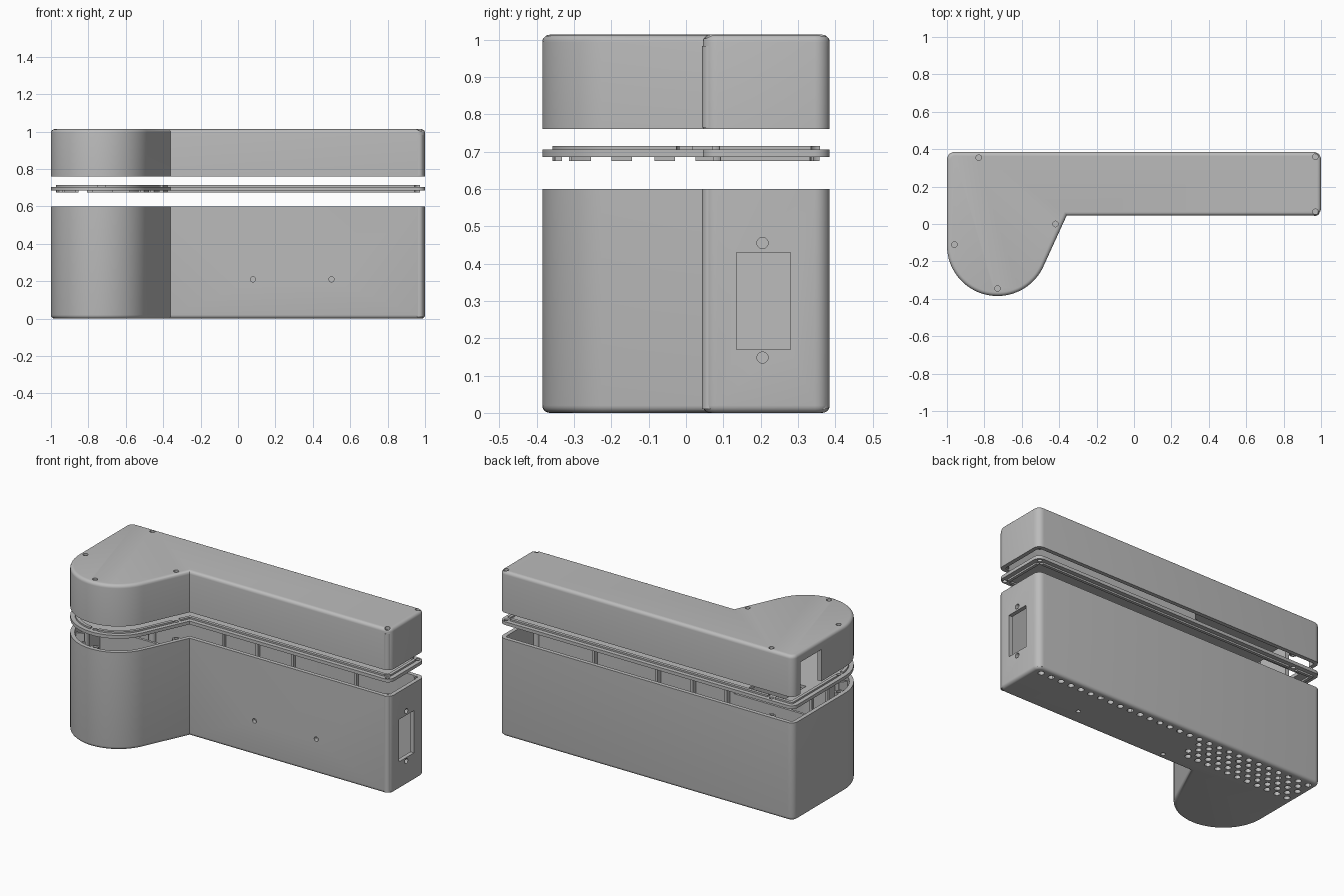
import bpy, bmesh
from math import sin, cos, pi, atan2, acos, hypot, radians
from mathutils import Matrix, Vector

if "Cube" in bpy.data.objects:
    bpy.data.objects.remove(bpy.data.objects["Cube"])

grey = bpy.data.materials.new("plain_grey")
grey.use_nodes = True
grey.diffuse_color = (0.5, 0.5, 0.5, 1)
grey.node_tree.nodes["Principled BSDF"].inputs["Base Color"].default_value = (0.5, 0.5, 0.5, 1)

# Main dimensions of the L-shaped plan
BACK, FRONT, CORNER = 0.385, 0.045, 0.04
CX, CY, R = -0.73, -0.115, 0.27
NECK_X = -0.36
WALL, FILLET = 0.025, 0.02
SCREWS = [(-0.83, 0.355), (0.97, 0.36), (0.97, 0.065),
          (-0.42, 0.0), (-0.96, -0.11), (-0.73, -0.345)]


def arc(cx, cy, r, a0, a1, n):
    return [(cx + r * cos(a0 + (a1 - a0) * i / n),
             cy + r * sin(a0 + (a1 - a0) * i / n)) for i in range(n + 1)]


def outline(d):
    """Plan outline moved inwards by d."""
    dx, dy = NECK_X - CX, FRONT - CY
    t = atan2(dy, dx) - acos(R / hypot(dx, dy))
    neck_y = FRONT + d
    neck_x = CX + (R - d - sin(t) * (neck_y - CY)) / cos(t)
    c = max(CORNER - d, 0.004)
    right, back, left = 1 - d - c, BACK - d - c, -1 + d + c
    pts = [(neck_x, neck_y)]
    pts += arc(right, neck_y + c, c, -pi / 2, 0, 6)
    pts += arc(right, back, c, 0, pi / 2, 6)
    pts += arc(left, back, c, pi / 2, pi, 6)
    pts += arc(CX, CY, R - d, pi, 2 * pi + t, 40)
    return pts


def finish(name, bm):
    bmesh.ops.recalc_face_normals(bm, faces=bm.faces)
    mesh = bpy.data.meshes.new(name)
    bm.to_mesh(mesh)
    bm.free()
    obj = bpy.data.objects.new(name, mesh)
    bpy.context.collection.objects.link(obj)
    mesh.materials.append(grey)
    return obj


def loft(bm, rings, closed=False):
    """Skin a list of (z, points) rings, capped at the ends or closed on itself."""
    loops = [[bm.verts.new((x, y, z)) for x, y in pts] for z, pts in rings]
    pairs = list(zip(loops, loops[1:]))
    if closed:
        pairs.append((loops[-1], loops[0]))
    else:
        bm.faces.new(loops[0])
        bm.faces.new(loops[-1])
    for a, b in pairs:
        for i in range(len(a)):
            j = (i + 1) % len(a)
            bm.faces.new((a[i], a[j], b[j], b[i]))


def shell(name, profile, closed=False):
    bm = bmesh.new()
    loft(bm, [(z, outline(d)) for z, d in profile], closed)
    return finish(name, bm)


def add_box(bm, lo, hi):
    lo, hi = Vector(lo), Vector(hi)
    bmesh.ops.create_cube(bm, size=1, matrix=Matrix.Translation((lo + hi) / 2)
                          @ Matrix.Diagonal((*(hi - lo), 1)))


def add_cyl(bm, pos, r, depth, axis="Z", sides=20):
    turn = {"Z": Matrix(), "X": Matrix.Rotation(pi / 2, 4, "Y"),
            "Y": Matrix.Rotation(pi / 2, 4, "X")}[axis]
    bmesh.ops.create_cone(bm, cap_ends=True, segments=sides, radius1=r, radius2=r,
                          depth=depth, matrix=Matrix.Translation(pos) @ turn)


def cut(obj, bm):
    tool = finish("cutter", bm)
    tool.hide_render = True
    mod = obj.modifiers.new("cut", "BOOLEAN")
    mod.operation, mod.solver, mod.object = "DIFFERENCE", "EXACT", tool
    bpy.context.view_layer.objects.active = obj
    bpy.ops.object.modifier_apply(modifier=mod.name)
    bpy.data.objects.remove(tool)


def edge_round(z_face, direction):
    """Quarter-round from the flat face out to the side wall."""
    return [(z_face + direction * FILLET * (1 - cos(a)), FILLET * (1 - sin(a)))
            for a in (pi / 2 * i / 5 for i in range(6))]


def screw_holes(r, z, depth):
    bm = bmesh.new()
    for x, y in SCREWS:
        add_cyl(bm, (x, y, z), r, depth)
    return bm


def bosses(name, r, z0, z1, z_hole):
    """Screw posts with a blind or through bore opening at z1."""
    bm = bmesh.new()
    for x, y in SCREWS:
        loft(bm, [(z, arc(x, y, q, 0, 2 * pi * 19 / 20, 19)) for z, q in
                  ((z0, r), (z1, r), (z1, 0.013), (z_hole, 0.013))])
    return finish(name, bm)


# Lower case
case = shell("lower_case", edge_round(0.0, 1)
             + [(0.6, 0), (0.6, WALL), (0.022, WALL)])
bm = bmesh.new()
for row in range(5):                                  # vent field and back row
    for i in range(28 if row == 0 else 11):
        x = -0.95 + 0.07 * i + 0.035 * (row % 2)
        add_cyl(bm, (x, 0.338 - 0.045 * row, 0.01), 0.018, 0.06, sides=12)
for x, y in ((0.52, 0.15), (-0.13, 0.09)):            # floor screws
    add_cyl(bm, (x, y, 0.01), 0.013, 0.06)
for x in (0.08, 0.5):                                 # front screws
    add_cyl(bm, (x, FRONT, 0.21), 0.014, 0.1, "Y")
add_box(bm, (0.95, 0.135, 0.17), (1.05, 0.28, 0.43))  # socket opening
for z in (0.148, 0.455):
    add_cyl(bm, (1, 0.205, z), 0.015, 0.1, "X")
cut(case, bm)
lower_posts = bosses("lower_screw_posts", 0.022, 0.01, 0.5995, 0.5)

# Stiffening ribs and low dividers inside the lower case
bm = bmesh.new()
for x in (0.56, 0.13, -0.11, -0.34):
    for y0, y1 in ((FRONT + 0.015, 0.1), (0.34, BACK - 0.015)):
        add_box(bm, (x - 0.008, y0, 0.015), (x + 0.008, y1, 0.57))
add_box(bm, (-0.985, 0.055, 0.015), (-0.37, 0.07, 0.5))
for i in range(5):
    a = radians(200 + 32 * i)
    bmesh.ops.create_cube(bm, size=1, matrix=Matrix.Translation(
        (CX + 0.225 * cos(a), CY + 0.225 * sin(a), 0.29))
        @ Matrix.Rotation(a, 4, "Z") @ Matrix.Diagonal((0.06, 0.014, 0.56, 1)))
ribs = finish("lower_case_ribs", bm)

# Middle plate with a locating lip on each side
plate = shell("middle_plate", [(0.685, 0), (0.705, 0)])
bm = screw_holes(0.013, 0.695, 0.06)
add_box(bm, (-0.9, 0.12, 0.66), (-0.65, 0.32, 0.74))
cut(plate, bm)
upper_lip = shell("upper_lip", [(0.703, 0.026), (0.715, 0.026),
                                (0.715, 0.045), (0.703, 0.045)], True)
cut(upper_lip, screw_holes(0.026, 0.71, 0.06))
lower_lip = shell("lower_lip", [(0.675, 0.027), (0.687, 0.027),
                                (0.687, 0.045), (0.675, 0.045)], True)
bm = bmesh.new()
for y0, y1 in ((-0.255, -0.2), (-0.145, -0.085), (-0.03, 0.025)):
    add_box(bm, (-1.1, y0, 0.66), (-0.3, y1, 0.7))
for x0, x1 in ((-0.87, -0.78), (-0.67, -0.58)):
    add_box(bm, (x0, -0.4, 0.66), (x1, -0.27, 0.7))
for x, y in SCREWS[:3]:
    add_cyl(bm, (x, y, 0.68), 0.028, 0.05)
cut(lower_lip, bm)

# Top cover
TOP = 1.013
cover = shell("top_cover", [(TOP - 0.022, WALL), (0.76, WALL), (0.76, 0)]
              + edge_round(TOP, -1)[::-1])
bm = screw_holes(0.015, TOP, 0.08)
add_box(bm, (-1.05, 0.115, 0.7), (-0.95, 0.315, 0.955))   # cable opening
cut(cover, bm)
cover_posts = bosses("cover_screw_posts", 0.022, TOP - 0.03, 0.765, 0.97)

# Smooth the rounded walls, keep the rims crisp
for obj in (case, lower_posts, plate, upper_lip, lower_lip, cover, cover_posts):
    bpy.ops.object.select_all(action="DESELECT")
    obj.select_set(True)
    bpy.context.view_layer.objects.active = obj
    bpy.ops.object.shade_smooth_by_angle(angle=radians(30))
